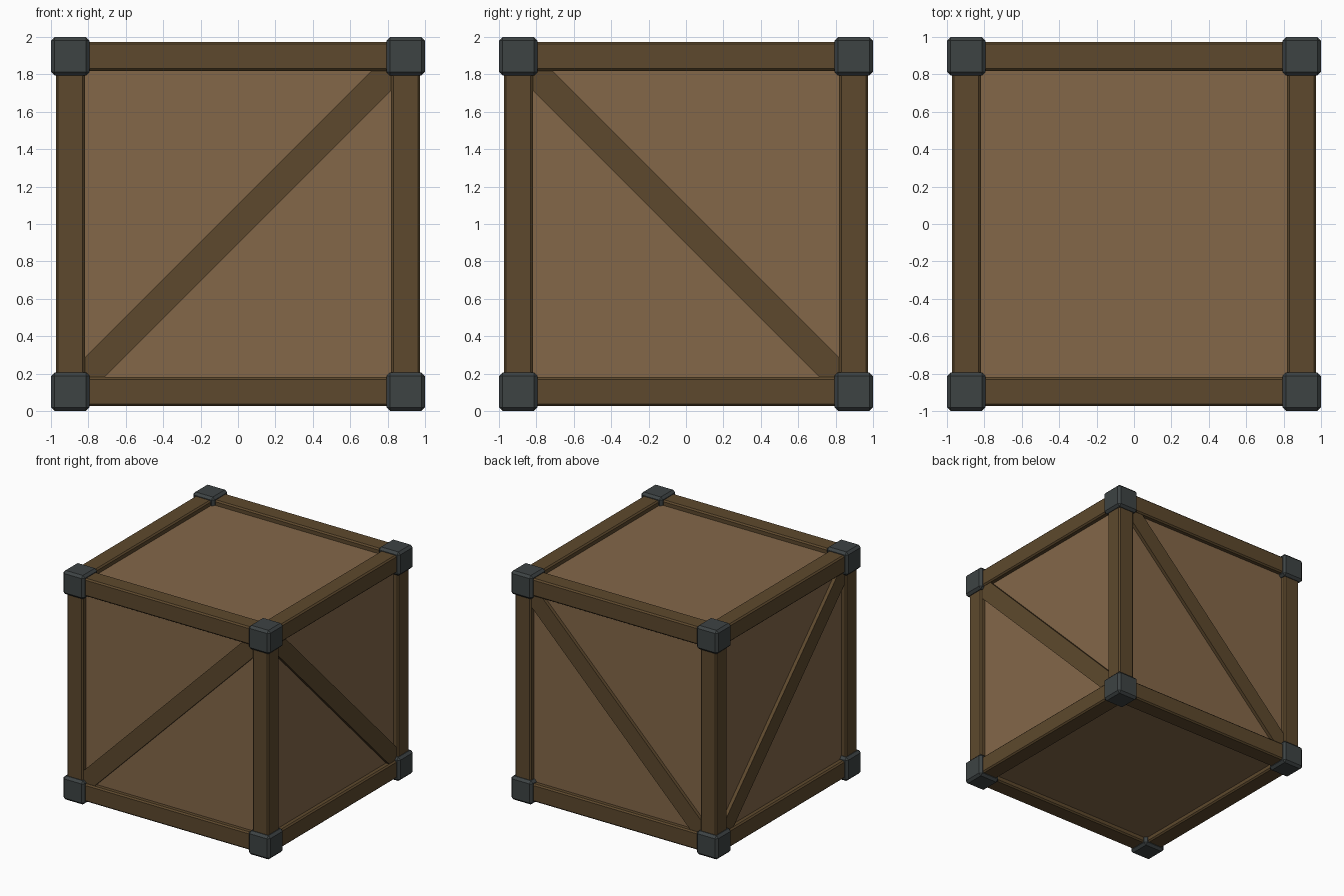
import bpy, bmesh, math
from mathutils import Matrix, Vector

if "Cube" in bpy.data.objects:
    bpy.data.objects.remove(bpy.data.objects["Cube"])


def material(name, rgb):
    m = bpy.data.materials.new(name)
    m.diffuse_color = (*rgb, 1)
    m.use_nodes = True
    m.node_tree.nodes["Principled BSDF"].inputs["Base Color"].default_value = m.diffuse_color
    return m


PANEL = material("light wood", (0.230, 0.136, 0.066))
FRAME = material("dark wood", (0.110, 0.066, 0.026))
METAL = material("dark metal", (0.047, 0.056, 0.057))

MID = Vector((0, 0, 1))   # centre of the crate
C = 0.8965                # offset of beam and corner centres


def box(name, centre, size, mat, bevel=0.0, rot=None):
    """Flat-shaded box, centre given relative to the crate centre."""
    bm = bmesh.new()
    bmesh.ops.create_cube(bm, size=1)
    bmesh.ops.scale(bm, vec=size, verts=bm.verts)
    if bevel:
        bmesh.ops.bevel(bm, geom=bm.edges[:], offset=bevel, segments=1,
                        affect='EDGES', profile=0.5)
    if rot:
        bmesh.ops.transform(bm, matrix=rot, verts=bm.verts)
    me = bpy.data.meshes.new(name)
    bm.to_mesh(me)
    bm.free()
    me.materials.append(mat)
    ob = bpy.data.objects.new(name, me)
    ob.location = MID + Vector(centre)
    bpy.context.collection.objects.link(ob)
    return ob


# inner panelled body
box("crate_panels", (0, 0, 0), (1.86, 1.86, 1.86), PANEL)

# twelve edge beams
for axis in range(3):
    for a in (-C, C):
        for b in (-C, C):
            pos = [a, b]
            pos.insert(axis, 0)
            size = [0.155] * 3
            size[axis] = 1.75
            box("edge_beam_" + "xyz"[axis], pos, size, FRAME, 0.012)

# eight metal corner caps
for x in (-C, C):
    for y in (-C, C):
        for z in (-C, C):
            box("corner_cap", (x, y, z), (0.207,) * 3, METAL, 0.02)

# one diagonal brace on each side wall, ends tucked under the beams
for s in (-1, 1):
    box("brace_front_back", (0, s * 0.93, 0), (2.46, 0.06, 0.15), FRAME,
        rot=Matrix.Rotation(-math.pi / 4, 4, 'Y'))
    box("brace_side", (s * 0.93, 0, 0), (0.06, 2.46, 0.15), FRAME,
        rot=Matrix.Rotation(-math.pi / 4, 4, 'X'))
